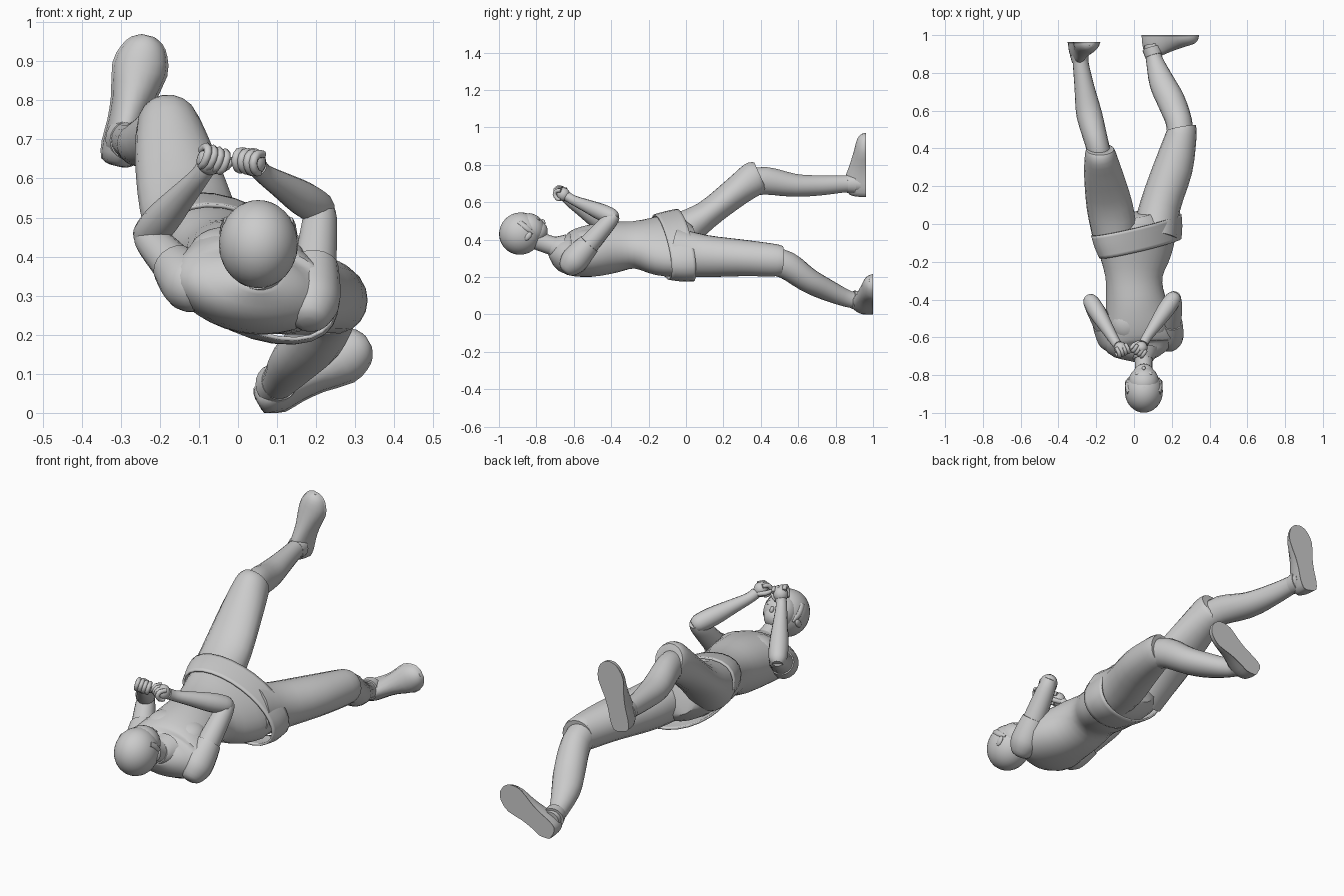
import bpy, bmesh, math
from mathutils import Vector, Matrix


def finish(name, bm, angle=50):
    bmesh.ops.recalc_face_normals(bm, faces=bm.faces)
    me = bpy.data.meshes.new(name)
    bm.to_mesh(me)
    bm.free()
    ob = bpy.data.objects.new(name, me)
    bpy.context.collection.objects.link(ob)
    bpy.ops.object.select_all(action='DESELECT')
    ob.select_set(True)
    bpy.context.view_layer.objects.active = ob
    bpy.ops.object.shade_smooth_by_angle(angle=math.radians(angle))
    return ob


def smooth_rows(rows, k):
    # Catmull-Rom subdivision of the section list
    out = []
    n = len(rows)
    for i in range(n - 1):
        p = [rows[max(0, i - 1)], rows[i], rows[i + 1], rows[min(n - 1, i + 2)]]
        for j in range(k):
            t = j / k
            out.append([0.5 * (2 * b + (c - a) * t + (2 * a - 5 * b + 4 * c - d) * t * t
                               + (3 * b - a - 3 * c + d) * t ** 3) for a, b, c, d in zip(*p)])
    return out + [list(rows[-1])]


def loft(name, rows, up=(0, 0, 1), n=20, k=3, caps=True, flat_y=None, axis=None, angle=50):
    # rows: x, y, z, half width, half depth, roll in degrees
    rows = smooth_rows([(list(r) + [r[3], 0])[:6] if len(r) == 4 else (list(r) + [0])[:6]
                        for r in rows], k)
    bm = bmesh.new()
    rings = []
    for i, (x, y, z, a, b, roll) in enumerate(rows):
        lo, hi = rows[max(0, i - 1)], rows[min(len(rows) - 1, i + 1)]
        t = Vector(axis) if axis else Vector(hi[:3]) - Vector(lo[:3])
        t.normalize()
        s = t.cross(Vector(up)).normalized()
        u = s.cross(t)
        r = math.radians(roll)
        s, u = s * math.cos(r) - u * math.sin(r), u * math.cos(r) + s * math.sin(r)
        ring = []
        for j in range(n):
            w = 2 * math.pi * j / n
            co = Vector((x, y, z)) + s * a * math.cos(w) + u * b * math.sin(w)
            if flat_y is not None:
                co.y = min(co.y, flat_y)
                co.z = max(co.z, 0)
            ring.append(bm.verts.new(co))
        rings.append(ring)
    for p, q in zip(rings, rings[1:]):
        for j in range(n):
            bm.faces.new((p[j], p[(j + 1) % n], q[(j + 1) % n], q[j]))
    if caps:
        bm.faces.new(rings[0])
        bm.faces.new(rings[-1])
    return finish(name, bm, angle)


def blob(name, c, r, pitch=0.0, seg=20):
    # ellipsoid, pitched about the x axis
    bm = bmesh.new()
    m = Matrix.Translation(c) @ Matrix.Rotation(math.radians(pitch), 4, 'X') @ Matrix.Diagonal((*r, 1))
    bmesh.ops.create_uvsphere(bm, u_segments=seg, v_segments=seg * 2 // 3, radius=1, matrix=m)
    return finish(name, bm)


# torso, twisting from the shoulders to the hips
loft("torso", [
    (.05, -.715, .355, .05, .045, 5), (.045, -.685, .342, .13, .075, 7),
    (.035, -.63, .325, .20, .112, 8), (.03, -.53, .336, .19, .134, 12),
    (.008, -.40, .358, .160, .135, 18), (0, -.28, .372, .158, .119, 25),
    (.005, -.15, .368, .212, .132, 32), (.015, -.02, .370, .225, .130, 32),
    (.01, .05, .38, .12, .09, 32)], n=28)
for c in ((-.035, -.53, .41), (.085, -.53, .39)):
    blob("chest_muscle", c, (.09, .095, .065), 8)

# loose waistband
belt = loft("waistband", [
    (.034, -.13, .360, .250, .138, 32), (.023, -.065, .364, .268, .148, 32),
    (.012, -.005, .370, .275, .155, 32)], n=28, caps=False, axis=(-.2, 1, .1))
mod = belt.modifiers.new("thickness", 'SOLIDIFY')
mod.thickness = .010

# legs: trouser leg to the knee, then the bare shin
loft("raised_thigh", [
    (-.10, -.06, .42, .12, .12), (-.13, .10, .525, .122, .078),
    (-.163, .27, .657, .102, .082), (-.178, .365, .728, .083, .092),
    (-.18, .395, .745, .074, .075)], up=(0, -.5, .8), n=18)
loft("raised_shin", [
    (-.175, .33, .695, .065, .07), (-.195, .42, .715, .062, .075),
    (-.237, .58, .69, .068, .062), (-.262, .72, .69, .053, .054),
    (-.282, .85, .698, .042, .046), (-.288, .93, .70, .042, .046)], n=18)
loft("lowered_thigh", [
    (.11, -.06, .335, .12, .13), (.14, .10, .312, .108, .114),
    (.208, .30, .302, .104, .099), (.250, .47, .290, .082, .088),
    (.252, .51, .287, .076, .080)], n=18)
loft("lowered_shin", [
    (.245, .44, .29, .07, .075), (.238, .54, .262, .07, .075),
    (.197, .65, .185, .074, .066), (.148, .75, .133, .068, .058),
    (.108, .87, .082, .045, .045), (.095, .95, .07, .042, .042)], n=18)


def shoe(name, heel, toe, y):
    # heel-to-toe half-round sections, flattened on the sole
    prof = [(0, .015, .05), (.03, .04, .09), (.16, .049, .115), (.32, .048, .11), (.5, .053, .088),
            (.74, .069, .064), (.88, .058, .052), (.96, .040, .038), (1, .015, .02)]
    h, t = Vector((heel[0], y, heel[1])), Vector((toe[0], y, toe[1]))
    loft(name, [(*h.lerp(t, f), w, d) for f, w, d in prof], up=(0, -1, 0), flat_y=y, k=2)
    # slab sole under the shoe
    loft(name + "_sole", [(*h.lerp(t, f), w * 1.05, .022) for f, w, d in prof],
         up=(0, -1, 0), flat_y=y, k=2)


shoe("raised_shoe", (-.312, .632), (-.230, .966), .963)
shoe("lowered_shoe", (.052, .022), (.335, .183), 1.0)
loft("raised_shoe_collar", [(-.284, .86, .698, .044, .048), (-.29, .90, .70, .050, .055)], k=1)
loft("lowered_shoe_collar", [(.106, .89, .08, .047, .048), (.095, .93, .072, .052, .054)], k=1)


def arm(side, shoulder, elbow, wrist, hand, thumb_dir):
    S, E, W, H = (Vector(v) for v in (shoulder, elbow, wrist, hand))
    P = lambda a, b, f: tuple(a.lerp(b, f))
    # short sleeve, rounded over the shoulder, then the upper arm
    loft(side + "_sleeve", [(*P(S, E, -.27), .02), (*P(S, E, -.22), .048), (*P(S, E, -.05), .072),
                            (*P(S, E, .15), .071), (*P(S, E, .38), .060)], n=18)
    loft(side + "_upper_arm", [(*P(S, E, .2), .058), (*P(S, E, .6), .051),
                               (*P(S, E, .92), .043), (*P(S, E, 1.06), .03)], n=14)
    # forearm
    loft(side + "_forearm", [(*P(E, W, -.08), .025), (*P(E, W, .02), .042), (*P(E, W, .3), .045),
                             (*P(E, W, .7), .034), (*P(E, W, 1), .026), (*P(W, H, .6), .026)], n=14)
    # fist: palm, four curled fingers, thumb
    d = (H - W).normalized()
    q = Vector((thumb_dir, -.3, .5))
    q = (q - d * q.dot(d)).normalized()
    inward = d.cross(q)
    if inward.y > 0:
        inward.negate()
    blob(side + "_palm", H, (.034, .034, .036))
    for i in range(4):
        base = H + q * (.028 - .018 * i)
        loft(side + "_finger", [
            (*(base + d * .008 - inward * .022), .010), (*(base + d * .034 - inward * .008), .011),
            (*(base + d * .036 + inward * .016), .011), (*(base + d * .012 + inward * .030), .010),
            (*(base - d * .008 + inward * .024), .008)], up=q, n=8, k=2)
    loft(side + "_thumb", [
        (*(H - d * .025 + q * .02), .012), (*(H + q * .038 + inward * .01), .012),
        (*(H + d * .022 + q * .044 + inward * .014), .010),
        (*(H + d * .034 + q * .046 + inward * .014), .004)], up=inward, n=8, k=2)


arm("right", (-.120, -.605, .330), (-.232, -.405, .452), (-.098, -.625, .605), (-.072, -.657, .645), 1)
arm("left", (.188, -.595, .290), (.212, -.39, .520), (.068, -.60, .610), (.038, -.655, .642), -1)

# neck with collar
loft("neck", [(.05, -.64, .35, .06, .055), (.051, -.73, .372, .047, .05),
              (.052, -.83, .41, .05, .052)], n=16)
loft("collar", [(.05, -.66, .35, .085, .08), (.05, -.70, .36, .066, .060),
                (.05, -.718, .366, .053, .053)], n=20)

# head: skull, face and jaw looking up and towards the feet
blob("hair", (.052, -.886, .432), (.101, .114, .112), 45, 28)
blob("face", (.052, -.834, .460), (.080, .085, .077), -45, 24)
blob("jaw", (.052, -.798, .440), (.058, .055, .062), -45)
blob("nose", (.052, -.763, .495), (.010, .016, .010), -60, 10)
blob("mouth", (.052, -.752, .463), (.020, .007, .009), -30, 10)
for s in (-1, 1):
    blob("ear", (.052 + s * .090, -.845, .418), (.010, .016, .027), -40, 12)
    blob("eye", (.052 + s * .033, -.790, .509), (.014, .012, .007), -40, 10)

# swept fringe locks over the crown and brow
for i in range(5):
    x = -.012 + .032 * i
    dz = .011 * abs(i - 2)
    loft("fringe_lock", [(.06, -.92, .525, .022, .012), (x * .7 + .015, -.865, .530 - dz, .026, .014),
                         (x, -.815 - dz, .518 - dz * 1.6, .006, .005)], n=8)
# side locks in front of the ears
for s in (-1, 1):
    loft("side_lock", [(.052 + s * .07, -.89, .49, .022, .018), (.052 + s * .086, -.855, .46, .014, .018),
                       (.052 + s * .080, -.815, .435, .004, .005)], n=8)
